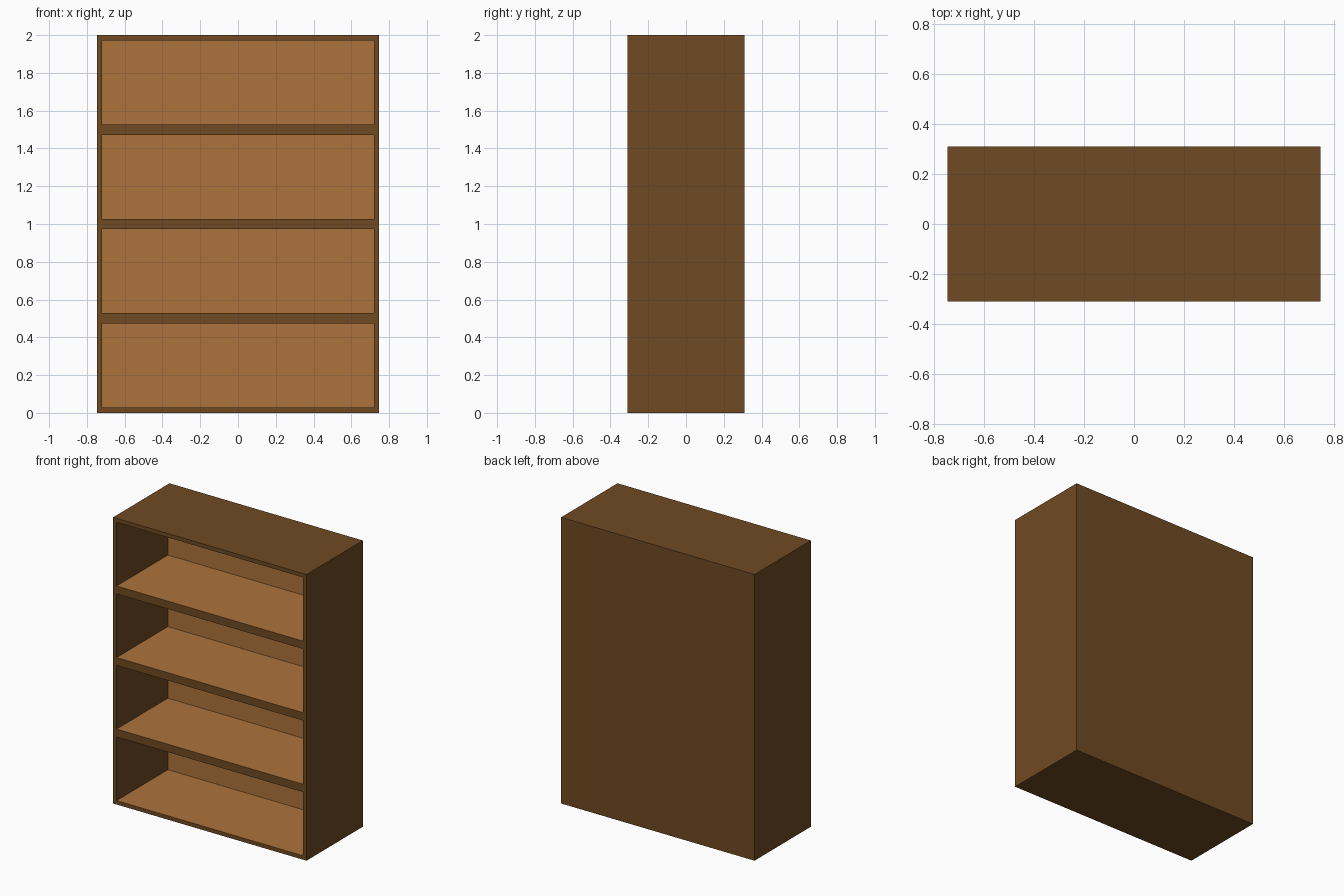
import bpy, bmesh
from mathutils import Vector

cube = bpy.data.objects.get("Cube")
if cube:
    bpy.data.objects.remove(cube, do_unlink=True)

WIDTH, DEPTH, HEIGHT = 1.495, 0.622, 2.0
BAYS = 4
RIM = 0.0275          # frame border around every bay
RECESS = 0.565        # depth of each bay


def srgb(*channels):
    lin = [c / 12.92 if c <= 0.04045 else ((c + 0.055) / 1.055) ** 2.4 for c in channels]
    return (*lin, 1.0)


def material(name, colour):
    mat = bpy.data.materials.new(name)
    mat.use_nodes = True
    mat.diffuse_color = colour
    node = next(n for n in mat.node_tree.nodes if n.type == "BSDF_PRINCIPLED")
    node.inputs["Base Color"].default_value = colour
    return mat


dark_wood = material("dark_wood", srgb(0.44, 0.29, 0.135))
light_wood = material("light_wood", srgb(0.675, 0.45, 0.235))

# Solid case
bm = bmesh.new()
bmesh.ops.create_cube(bm, size=1)
bmesh.ops.scale(bm, vec=(WIDTH, DEPTH, HEIGHT), verts=bm.verts)
bmesh.ops.translate(bm, vec=(0, 0, HEIGHT / 2), verts=bm.verts)


def front_faces():
    bm.normal_update()
    return [f for f in bm.faces if f.normal.y < -0.9]


def cut_front(point, normal):
    faces = front_faces()
    edges = list({e for f in faces for e in f.edges})
    verts = list({v for f in faces for v in f.verts})
    bmesh.ops.bisect_plane(bm, geom=verts + edges + faces, plane_co=point, plane_no=normal)


# Mark out the bays on the front
bay = HEIGHT / BAYS
for side in (-1, 1):
    cut_front((side * (WIDTH / 2 - RIM), 0, 0), (1, 0, 0))
for i in range(BAYS):
    for z in (i * bay + RIM, (i + 1) * bay - RIM):
        cut_front((0, 0, z), (0, 0, 1))

# Push the bays in
openings = []
for f in front_faces():
    c = f.calc_center_median()
    if abs(c.x) < 0.1 and RIM < c.z % bay < bay - RIM:
        openings.append(f)
backs = bmesh.ops.extrude_discrete_faces(bm, faces=openings)["faces"]
bmesh.ops.translate(bm, vec=Vector((0, RECESS, 0)), verts=list({v for f in backs for v in f.verts}))
bm.normal_update()

# Light wood on the bay backs and shelf tops
for f in bm.faces:
    shelf_top = f.normal.z > 0.9 and f.calc_center_median().z < HEIGHT - 0.01
    f.material_index = int(f in backs or shelf_top)

mesh = bpy.data.meshes.new("bookcase")
bm.to_mesh(mesh)
bm.free()
mesh.materials.append(dark_wood)
mesh.materials.append(light_wood)
bookcase = bpy.data.objects.new("bookcase", mesh)
bpy.context.collection.objects.link(bookcase)
